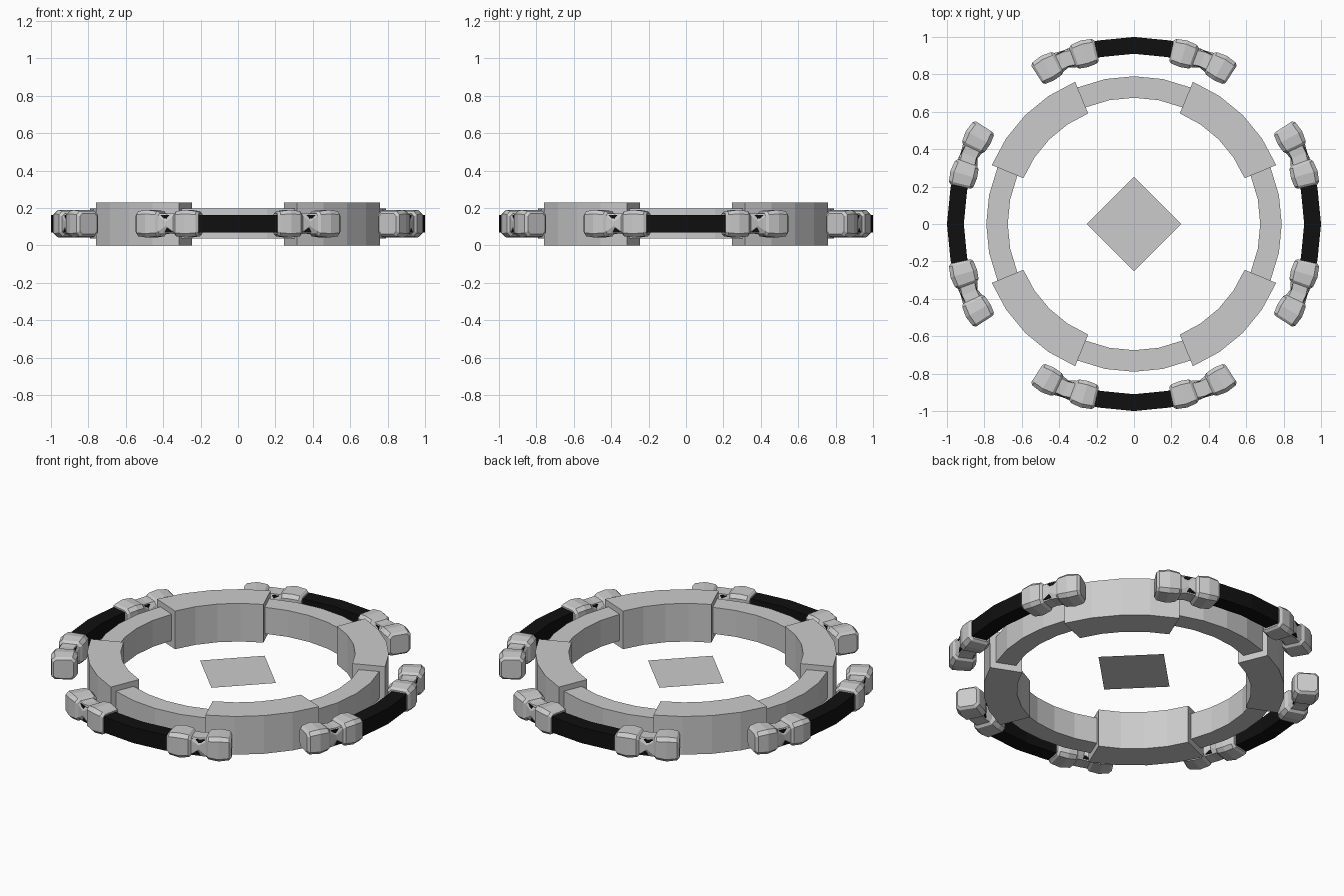
import bpy, bmesh
from math import sin, cos, radians

if "Cube" in bpy.data.objects:
    bpy.data.objects.remove(bpy.data.objects["Cube"])

ZC = 0.116  # mid height of the whole model


def sweep(name, stations, mat=None):
    """Skin (angle in degrees, [(radius, z), ...]) sections around the z axis."""
    bm = bmesh.new()
    rings = []
    for ang, section in stations:
        a = radians(ang)
        rings.append([bm.verts.new((r * cos(a), r * sin(a), z)) for r, z in section])
    n = len(rings[0])
    for p, q in zip(rings, rings[1:]):
        for i in range(n):
            j = (i + 1) % n
            bm.faces.new((p[i], p[j], q[j], q[i]))
    bm.faces.new(rings[0])
    bm.faces.new(rings[-1])
    bmesh.ops.recalc_face_normals(bm, faces=bm.faces)
    me = bpy.data.meshes.new(name)
    bm.to_mesh(me)
    bm.free()
    ob = bpy.data.objects.new(name, me)
    bpy.context.collection.objects.link(ob)
    if mat:
        me.materials.append(mat)
    return ob


def box(r0, r1, z0, z1):
    return [(r0, z0), (r1, z0), (r1, z1), (r0, z1)]


def octagon(a, h, ac, hc, rc=0.948):
    """Chamfered rectangle: half sizes a, h with flat half lengths ac, hc."""
    pts = [(a, -hc), (a, hc), (ac, h), (-ac, h), (-a, hc), (-a, -hc), (-ac, -h), (ac, -h)]
    return [(rc + x, ZC + z) for x, z in pts]


def even(s, c=0.72, rc=0.948):
    return octagon(s, s, s * c, s * c, rc)


black = bpy.data.materials.new("black")
black.diffuse_color = (0.005, 0.005, 0.005, 1)
black.use_nodes = True
black.node_tree.nodes["Principled BSDF"].inputs["Base Color"].default_value = black.diffuse_color

STEP = 11.25
knob = [(0.0, 0.056), (0.8, 0.067), (4.0, 0.074), (7.2, 0.067), (8.0, 0.055)]

for k in range(4):
    base = 90 * k
    # low and tall ring segments
    sweep(f"low_ring_segment_{k}",
          [(base + STEP * i, box(0.675, 0.79, 0.038, 0.197)) for i in range(-2, 3)])
    sweep(f"tall_ring_segment_{k}",
          [(base + STEP * i, box(0.64, 0.823, 0.0, 0.23)) for i in range(2, 7)])
    # black outer bar
    angles = [-31, -22.5, -STEP, 0, STEP, 22.5, 31]
    sweep(f"outer_bar_{k}",
          [(base + a, box(0.91, 1.0, ZC - 0.047, ZC + 0.047)) for a in angles], black)
    # double-knobbed end grips with a pinched neck
    for side in (-1, 1):
        st = [(base + side * (12.2 + d), even(s)) for d, s in knob]
        st.append((base + side * 22.6, octagon(0.0475, 0.053, 0.040, 0.012, 0.955)))
        st += [(base + side * (25.0 + d), even(s, rc=0.953)) for d, s in knob]
        sweep(f"grip_{k}_{'left' if side > 0 else 'right'}", st)

# flat diamond in the centre
bpy.ops.mesh.primitive_circle_add(vertices=4, radius=0.253, fill_type='NGON',
                                  location=(0, 0, ZC))
bpy.context.object.name = "centre_plate"
